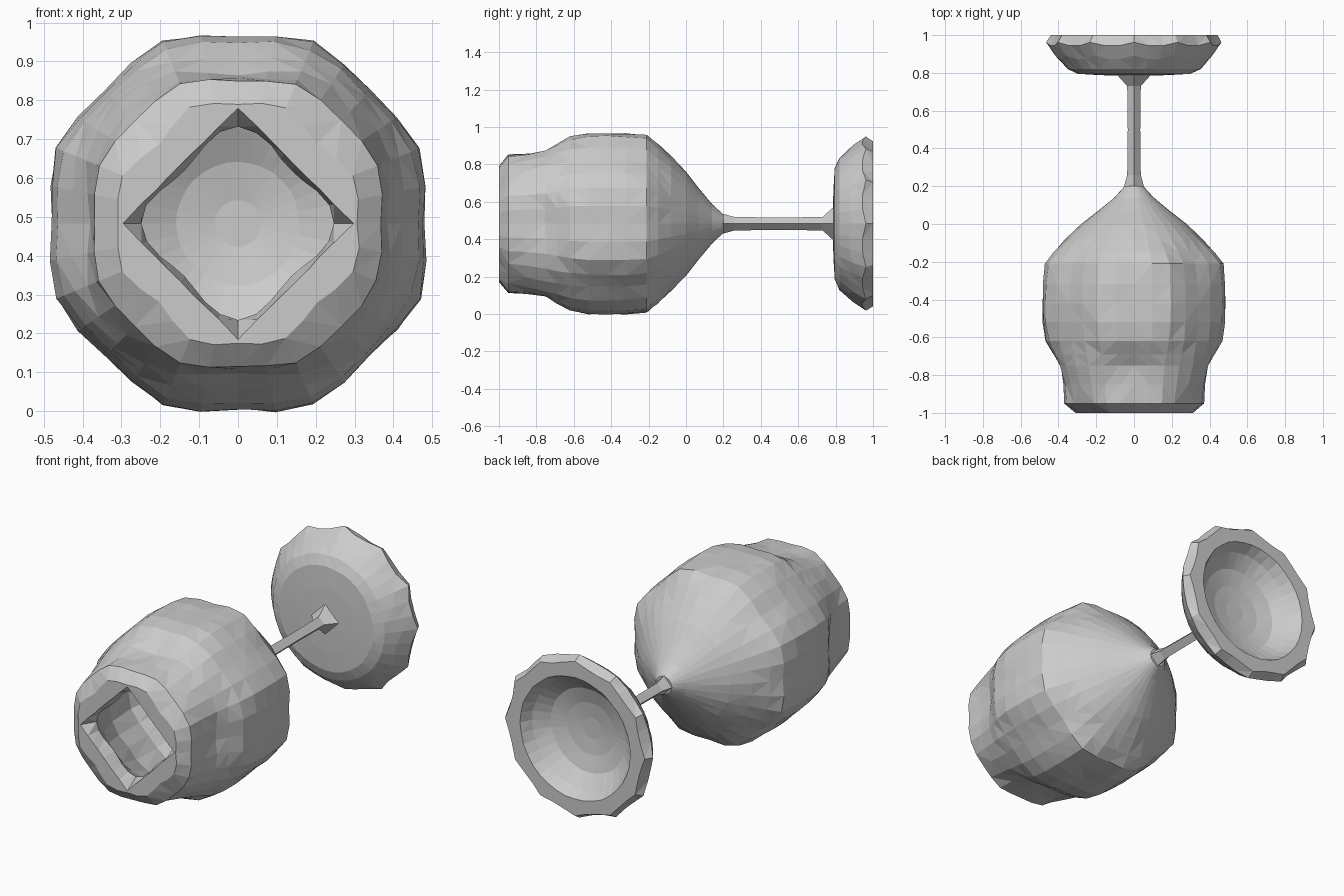
import bpy, bmesh, math, random

if "Cube" in bpy.data.objects:
    bpy.data.objects.remove(bpy.data.objects["Cube"])

random.seed(4)
CZ = 0.483  # height of the long axis


def loft(name, rings, sides, jitter=0.0, ripple=()):
    """Skin rings (y, r at 0, r at 22.5, r at 45 degrees) along the y axis.
    One radius gives a circle; a negative radius gives a straight-sided diamond."""
    bm = bmesh.new()
    loops = []
    for i, ring in enumerate(rings):
        y, r0 = ring[0], ring[1]
        r22, r45 = (ring[2], ring[3]) if len(ring) == 4 else (r0, r0)
        mean = (r0 + r45) / 2
        a, b, c = (mean + r22) / 2, (r0 - r45) / 2, (mean - r22) / 2
        loop = []
        for k in range(sides):
            t = 2 * math.pi * k / sides
            r = a + b * math.cos(4 * t) + c * math.cos(8 * t)
            if r0 < 0:
                r = -r0 / (abs(math.cos(t)) + abs(math.sin(t)))
            r *= 1 - random.random() * jitter
            yy = y
            if i in ripple:
                r -= 0.012 * (1 - math.cos(12 * t))
                if y < 0.99:
                    yy += 0.012 * math.cos(12 * t)
            loop.append(bm.verts.new((r * math.cos(t), yy, CZ + r * math.sin(t))))
        loops.append(loop)
    for p, q in zip(loops, loops[1:]):
        for k in range(sides):
            n = (k + 1) % sides
            bm.faces.new((p[k], p[n], q[n], q[k]))
    bm.faces.new(loops[0])
    bm.faces.new(loops[-1])
    bmesh.ops.recalc_face_normals(bm, faces=bm.faces)
    bmesh.ops.triangulate(bm, faces=bm.faces)
    mesh = bpy.data.meshes.new(name)
    bm.to_mesh(mesh)
    bm.free()
    ob = bpy.data.objects.new(name, mesh)
    bpy.context.collection.objects.link(ob)
    return ob


# Bowl: inner cavity from its floor out through the diamond mouth, then the outer wall
bowl = [
    (-0.05, 0.06), (-0.07, 0.16), (-0.12, 0.26), (-0.22, 0.36),
    (-0.40, 0.41, 0.43, 0.41), (-0.60, 0.39, 0.41, 0.39),
    (-0.78, 0.32, 0.33, 0.32),
    (-0.92, 0.25, 0.22, 0.195), (-1.0, -0.30),
    (-1.0, 0.31, 0.325, 0.29), (-0.95, 0.37, 0.39, 0.38),
    (-0.85, 0.376, 0.40, 0.41), (-0.75, 0.386, 0.425, 0.44),
    (-0.69, 0.425, 0.455, 0.455), (-0.62, 0.468, 0.488, 0.47),
    (-0.52, 0.481, 0.508, 0.48), (-0.42, 0.482, 0.511, 0.485),
    (-0.32, 0.481, 0.508, 0.48), (-0.21, 0.472, 0.495, 0.46),
    (-0.15, 0.43, 0.44, 0.42), (-0.08, 0.365), (0.0, 0.28),
    (0.07, 0.19), (0.14, 0.105), (0.20, 0.05),
]
loft("bowl", bowl, 32, 0.015)

# Stem: thin square bar flaring at both ends
loft("stem", [(0.12, 0.10), (0.19, 0.055), (0.26, 0.036), (0.50, 0.033),
              (0.73, 0.036), (0.79, 0.09)], 4)

# Foot: shallow dish with a rippled edge and a hollow back
foot = [
    (0.785, 0.05), (0.788, 0.18), (0.795, 0.30), (0.82, 0.355),
    (0.88, 0.42), (0.95, 0.468), (1.0, 0.443), (1.0, 0.35),
    (0.94, 0.315), (0.88, 0.24), (0.855, 0.15), (0.845, 0.06),
]
loft("foot", foot, 36, 0.015, ripple=(4, 5, 6))
